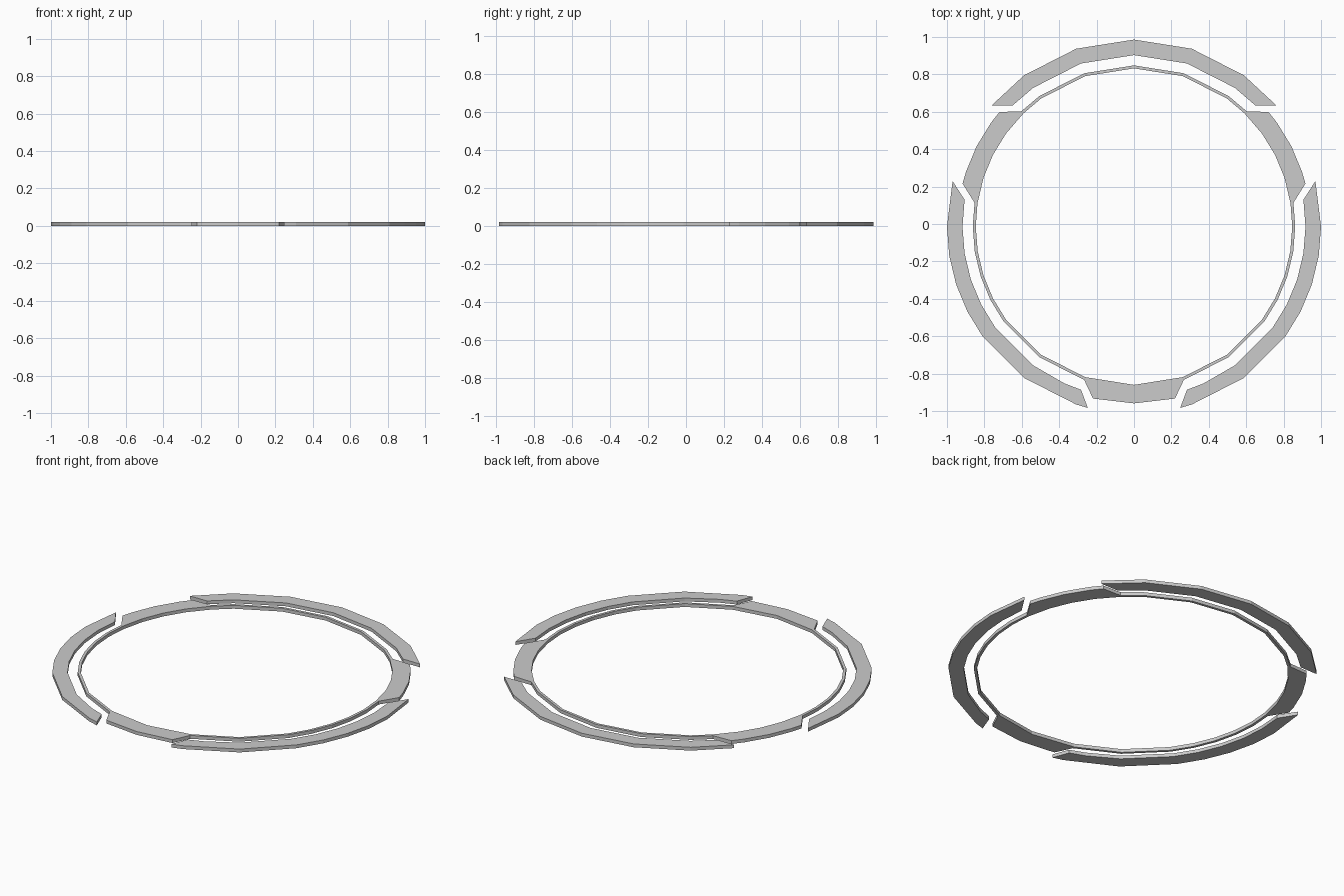
import bpy, bmesh, math

if "Cube" in bpy.data.objects:
    bpy.data.objects.remove(bpy.data.objects["Cube"])

H = 0.02        # thickness
CY = -0.014     # circle centre in y
R_IN, R_THIN, R_BLOCK, R_GAP, R_OUT = 0.846, 0.862, 0.945, 0.917, 1.0


def pt(r, deg):
    a = math.radians(deg)
    return (r * math.cos(a), r * math.sin(a) + CY, 0)


def strip(bm, r0, a0, r1, a1, closed=False):
    """Row of flat quads between two arcs."""
    inner = [bm.verts.new(pt(r0, a)) for a in a0]
    outer = [bm.verts.new(pt(r1, a)) for a in a1]
    n = len(a0)
    for i in range(n if closed else n - 1):
        j = (i + 1) % n
        bm.faces.new((inner[i], outer[i], outer[j], inner[j]))


def finish(bm, name):
    """Weld the flat outline, extrude it to full thickness."""
    bmesh.ops.remove_doubles(bm, verts=bm.verts[:], dist=1e-5)
    res = bmesh.ops.extrude_face_region(bm, geom=bm.faces[:], use_keep_orig=True)
    top = [v for v in res["geom"] if isinstance(v, bmesh.types.BMVert)]
    bmesh.ops.translate(bm, verts=top, vec=(0, 0, H))
    bmesh.ops.recalc_face_normals(bm, faces=bm.faces[:])
    me = bpy.data.meshes.new(name)
    bm.to_mesh(me)
    bm.free()
    ob = bpy.data.objects.new(name, me)
    bpy.context.collection.objects.link(ob)
    return ob


def mirror(angles):
    return [180 - a for a in angles]


# Inner ring: thin band with three raised-out blocks
side_in = [8.5, 18, 27, 36, 45.7]
side_out = [14.1, 18, 27, 36, 40.4]
low_in = [-108, -90, -72]
low_out = [-103.4, -90, -76.6]
half = [-90, -72, -54, -36, -27, -18, -9, 0] + side_in + [54, 72, 90]
ring = half + mirror(half[1:-1])[::-1]
bm = bmesh.new()
strip(bm, R_IN, ring, R_THIN, ring, closed=True)
strip(bm, R_THIN, side_in, R_BLOCK, side_out)
strip(bm, R_THIN, mirror(side_in), R_BLOCK, mirror(side_out))
strip(bm, R_THIN, [a % 360 for a in low_in], R_BLOCK, low_out)
finish(bm, "inner_ring")

# Outer back arc
bm = bmesh.new()
strip(bm, R_GAP, [44.9, 54, 72, 90, 108, 126, 135.1],
      R_OUT, [40.3, 54, 72, 90, 108, 126, 139.7])
finish(bm, "outer_arc_back")

# Outer side arcs
arc_in = [9, 0, -9, -18, -27, -36, -54, -66, -72]
arc_out = [14.1, 0, -9, -18, -27, -36, -54, -72, -75.7]
for name, f in (("outer_arc_right", list), ("outer_arc_left", mirror)):
    bm = bmesh.new()
    strip(bm, R_GAP, f(arc_in), R_OUT, f(arc_out))
    finish(bm, name)
